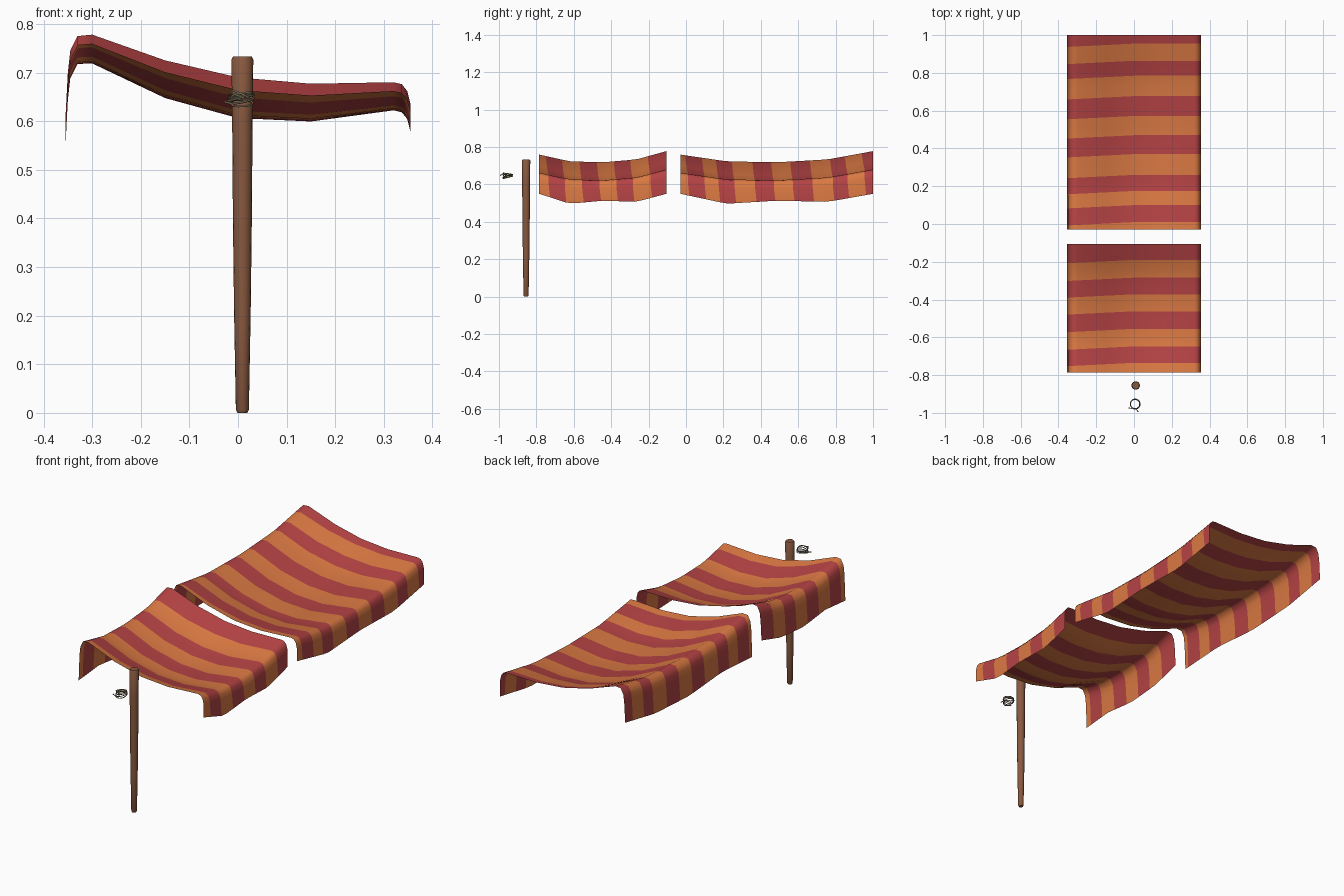
import bpy, bmesh, math

if "Cube" in bpy.data.objects:
    bpy.data.objects.remove(bpy.data.objects["Cube"])


def material(name, rgb):
    m = bpy.data.materials.new(name)
    m.diffuse_color = (*rgb, 1)
    m.use_nodes = True
    m.node_tree.nodes["Principled BSDF"].inputs["Base Color"].default_value = m.diffuse_color
    return m


ORANGE = material("orange cloth", (0.70, 0.19, 0.055))
RED = material("red cloth", (0.46, 0.055, 0.058))
WOOD = material("brown wood", (0.25, 0.10, 0.05))
ROPE = material("tan rope", (0.20, 0.16, 0.10))


def add_object(name, bm, mats):
    mesh = bpy.data.meshes.new(name)
    bm.to_mesh(mesh)
    bm.free()
    for m in mats:
        mesh.materials.append(m)
    mesh.shade_smooth()
    ob = bpy.data.objects.new(name, mesh)
    bpy.context.collection.objects.link(ob)
    return ob


# Canopy shape: cross-section at the back end, sag and hem heights along the length
SECTION = [(-0.355, None), (-0.350, 0.70), (-0.345, 0.745), (-0.33, 0.775), (-0.30, 0.778),
           (-0.15, 0.725), (0, 0.69), (0.15, 0.677), (0.32, 0.68), (0.337, 0.676),
           (0.348, 0.662), (0.355, 0.635), (0.355, None)]
STATIONS = [0, 0.24, 0.5, 0.765, 1]
SAG = [-0.018, -0.053, -0.058, -0.043, 0]
HEM_LEFT = [0.55, 0.565, 0.545, 0.56, 0.605]
HEM_RIGHT = [0.55, 0.497, 0.513, 0.507, 0.55]


def sample(values, t):
    for i in range(4):
        if t <= STATIONS[i + 1] or i == 3:
            f = (t - STATIONS[i]) / (STATIONS[i + 1] - STATIONS[i])
            return values[i] + f * (values[i + 1] - values[i])


def canopy(name, y0, y1, bounds):
    edges = [y0] + bounds + [y1]
    # each stripe gets a middle row so the cloth stays curved
    rows = []
    for a, b in zip(edges, edges[1:]):
        rows += [a, (a + b) / 2]
    rows.append(y1)
    bm = bmesh.new()
    grid = []
    for r, y in enumerate(rows):
        line = []
        for i, (x, z) in enumerate(SECTION):
            skew = 0.05 * min(x, 0)
            if i == len(SECTION) - 1:
                skew = 0.008
            yy = y if r in (0, len(rows) - 1) else y + skew
            yy = max(y0 + 0.004 * min(r, 1), yy)
            t = (yy - y0) / (y1 - y0)
            if z is None:
                zz = sample(HEM_LEFT if x < 0 else HEM_RIGHT, t)
            else:
                amp = 1 + 0.45 * max(0, 1 - (abs(x) / 0.31) ** 2)
                zz = z + amp * sample(SAG, t)
            line.append(bm.verts.new((x, yy, zz)))
        grid.append(line)
    for r in range(len(rows) - 1):
        for i in range(len(SECTION) - 1):
            f = bm.faces.new((grid[r][i], grid[r][i + 1], grid[r + 1][i + 1], grid[r + 1][i]))
            f.material_index = (r // 2) % 2
    add_object(name, bm, (ORANGE, RED))


canopy("long_canopy", -0.03, 1.0,
       [0.01, 0.10, 0.175, 0.26, 0.37, 0.47, 0.572, 0.677, 0.785, 0.864, 0.955])
canopy("short_canopy", -0.785, -0.105,
       [-0.735, -0.648, -0.555, -0.462, -0.372, -0.284, -0.19])

# Tapered wooden post, turned from a profile
POST = [(0.010, 0), (0.0134, 0.006), (0.017, 0.2), (0.0195, 0.4), (0.021, 0.6),
        (0.0225, 0.727), (0.019, 0.733)]
bm = bmesh.new()
N = 16
rings = [[bm.verts.new((0.009 + r * math.cos(2 * math.pi * k / N),
                        -0.855 + r * math.sin(2 * math.pi * k / N), z)) for k in range(N)]
         for r, z in POST]
for a, b in zip(rings, rings[1:]):
    for k in range(N):
        bm.faces.new((a[k], a[(k + 1) % N], b[(k + 1) % N], b[k]))
bm.faces.new(rings[0][::-1])
bm.faces.new(rings[-1])
post = add_object("post", bm, (WOOD,))
bpy.context.view_layer.objects.active = post
post.select_set(True)
bpy.ops.object.shade_smooth_by_angle(angle=math.radians(40))
post.select_set(False)

# Coil of thin rope with two loose ends
CX, CY = 0.006, -0.953
pts = [(-0.028, -0.974, 0.640), (-0.014, -0.976, 0.636)]
turns, per = 4, 16
for k in range(turns * per + 1):
    a = -2.2 + 2 * math.pi * k / per
    r = 0.0255 + 0.0015 * math.sin(0.9 * k)
    z = 0.635 + 0.024 * k / (turns * per) + 0.005 * math.sin(a + 0.8 * (k // per))
    pts.append((CX + r * math.cos(a), CY + r * math.sin(a), z))
pts += [(0.012, -0.982, 0.654), (0.022, -0.994, 0.648)]
curve = bpy.data.curves.new("rope_coil", "CURVE")
curve.dimensions = "3D"
curve.bevel_depth = 0.0022
curve.bevel_resolution = 1
curve.use_fill_caps = True
spline = curve.splines.new("POLY")
spline.points.add(len(pts) - 1)
for p, co in zip(spline.points, pts):
    p.co = (*co, 1)
curve.materials.append(ROPE)
coil = bpy.data.objects.new("rope_coil", curve)
bpy.context.collection.objects.link(coil)
bpy.context.view_layer.objects.active = coil
coil.select_set(True)
bpy.ops.object.convert(target="MESH")
